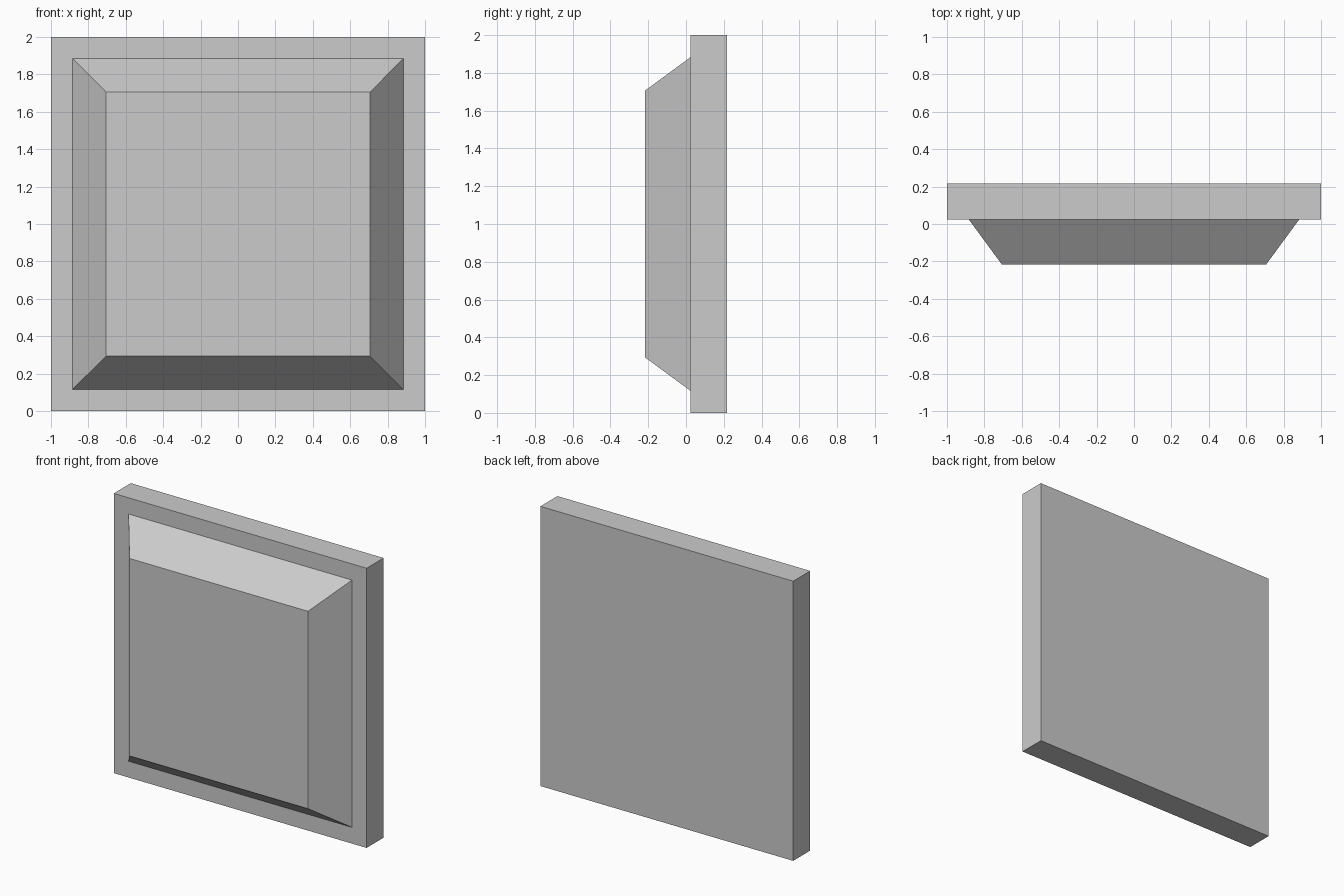
import bpy, bmesh
from mathutils import Matrix, Vector

if "Cube" in bpy.data.objects:
    bpy.data.objects.remove(bpy.data.objects["Cube"])

BACK, SLAB_FRONT, PANEL_FRONT = 0.217, 0.025, -0.217
BASE_HALF, TOP_HALF = 0.884, 0.706   # raised panel half widths


def step(bm, face, half, y):
    """Extrude a square front face to a new half width and depth."""
    new = bmesh.ops.extrude_discrete_faces(bm, faces=[face])["faces"][0]
    for v in new.verts:
        v.co = Vector((half if v.co.x > 0 else -half, y,
                       half if v.co.z > 0 else -half))
    return new


bm = bmesh.new()

# Backing slab
bmesh.ops.create_cube(bm, size=1, matrix=Matrix.Translation(
    (0, (BACK + SLAB_FRONT) / 2, 0)) @ Matrix.Diagonal((2, BACK - SLAB_FRONT, 2, 1)))

# Flat border, then the bevelled raised panel
bm.normal_update()
front = min(bm.faces, key=lambda f: f.calc_center_median().y)
front = step(bm, front, BASE_HALF, SLAB_FRONT)
step(bm, front, TOP_HALF, PANEL_FRONT)

# Stand on the ground
bmesh.ops.translate(bm, verts=bm.verts, vec=(0, 0, 1))
bmesh.ops.recalc_face_normals(bm, faces=bm.faces)

mesh = bpy.data.meshes.new("raised_wall_panel")
bm.to_mesh(mesh)
bm.free()
bpy.context.collection.objects.link(bpy.data.objects.new("raised_wall_panel", mesh))
